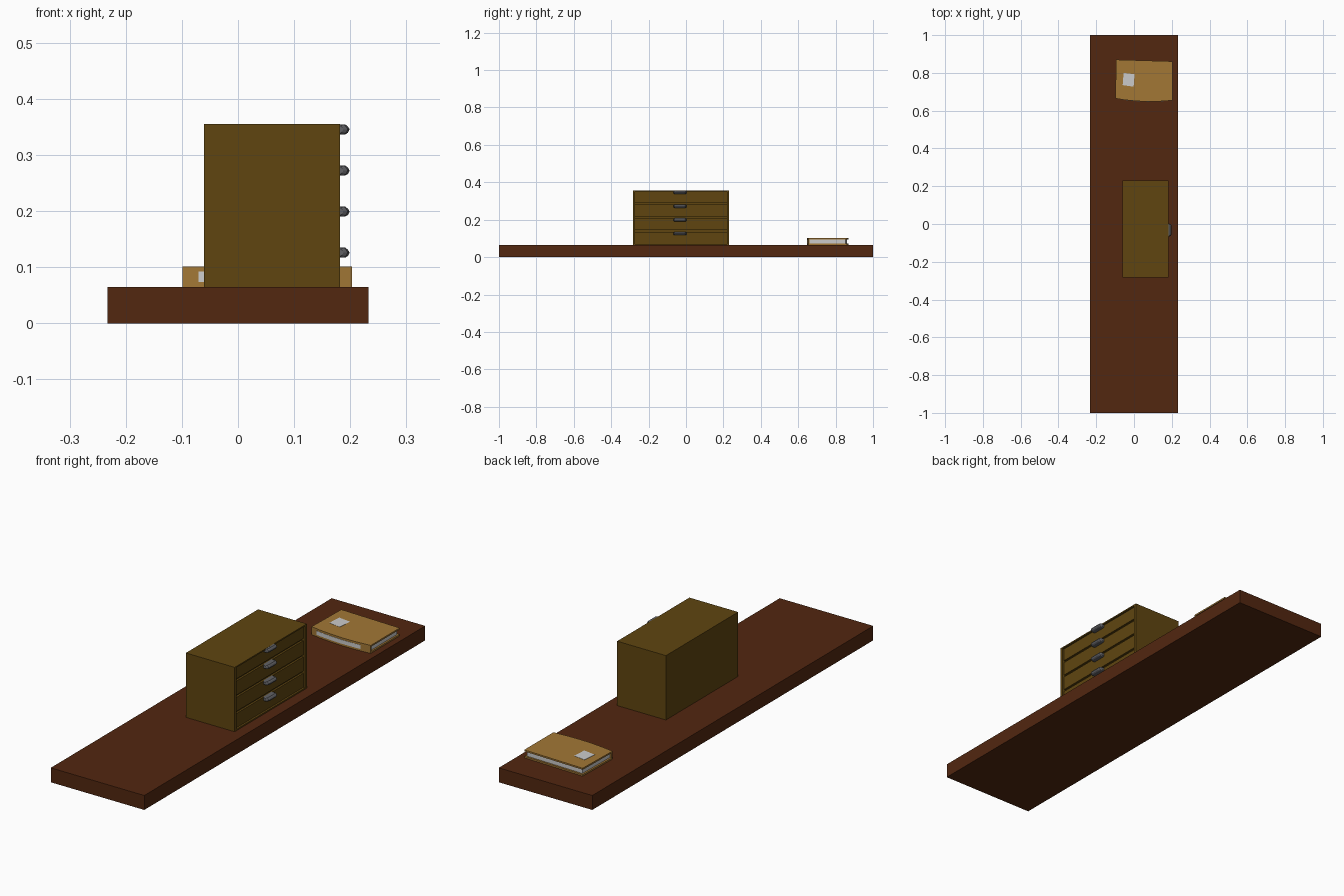
import bpy, bmesh
from mathutils import Vector

if "Cube" in bpy.data.objects:
    bpy.data.objects.remove(bpy.data.objects["Cube"])


def material(name, rgb):
    m = bpy.data.materials.new(name)
    m.diffuse_color = (*rgb, 1)
    m.use_nodes = True
    m.node_tree.nodes["Principled BSDF"].inputs["Base Color"].default_value = m.diffuse_color
    return m


DARK_WOOD = material("dark_wood", (0.085, 0.020, 0.005))
OAK = material("oak", (0.115, 0.060, 0.005))
METAL = material("dark_metal", (0.12, 0.12, 0.13))
COVER = material("tan_cover", (0.36, 0.185, 0.036))
PAPER = material("paper", (0.52, 0.52, 0.52))


def finish(name, bm, mat):
    bmesh.ops.recalc_face_normals(bm, faces=bm.faces)
    mesh = bpy.data.meshes.new(name)
    bm.to_mesh(mesh)
    bm.free()
    mesh.materials.append(mat)
    ob = bpy.data.objects.new(name, mesh)
    bpy.context.collection.objects.link(ob)
    return ob


def loft(name, rings, mat):
    bm = bmesh.new()
    rows = [[bm.verts.new(p) for p in ring] for ring in rings]
    n = len(rows[0])
    for a, b in zip(rows, rows[1:]):
        for i in range(n):
            j = (i + 1) % n
            bm.faces.new((a[i], a[j], b[j], b[i]))
    bm.faces.new(rows[0])
    bm.faces.new(rows[-1])
    return finish(name, bm, mat)


def slab(name, outline, z0, z1, mat):
    return loft(name, [[(x, y, z) for x, y in outline] for z in (z0, z1)], mat)


def box(name, x0, x1, y0, y1, z0, z1, mat):
    return slab(name, [(x0, y0), (x1, y0), (x1, y1), (x0, y1)], z0, z1, mat)


# Long shelf board
box("shelf_board", -0.233, 0.233, -1, 1, 0, 0.065, DARK_WOOD)

# Cabinet carcass, open towards +x
X0, X1, Y0, Y1, Z0, Z1, T = -0.061, 0.182, -0.284, 0.230, 0.065, 0.355, 0.012
box("cabinet_back", X0, X0 + T, Y0, Y1, Z0, Z1, OAK)
box("cabinet_side_near", X0 + T, X1, Y0, Y0 + T, Z0, Z1, OAK)
box("cabinet_side_far", X0 + T, X1, Y1 - T, Y1, Z0, Z1, OAK)
box("cabinet_top", X0 + T, X1, Y0 + T, Y1 - T, Z1 - 0.006, Z1, OAK)
box("cabinet_bottom", X0 + T, X1, Y0 + T, Y1 - T, Z0, Z0 + 0.006, OAK)

# Four drawers with faceted pull handles
PULL = [(0.170, 0.009), (0.191, 0.009), (0.196, 0.005), (0.199, 0.000),
        (0.196, -0.006), (0.191, -0.009), (0.170, -0.009)]
PITCH = 0.0732
for i in range(4):
    z = 0.126 + i * PITCH
    box(f"drawer_{i + 1}", X0 + T, X1 - 0.009, Y0 + T, Y1 - T,
        max(z - 0.055, Z0 + 0.006), min(z + 0.0085, Z1 - 0.006), OAK)
    # Shadow-gap rail behind each drawer joint
    if i < 3:
        box(f"drawer_rail_{i + 1}", X0 + T, X1 - 0.018, Y0 + T, Y1 - T,
            z + 0.0085, z + PITCH - 0.055, OAK)
    rings = []
    for y, s, h in ((-0.034, 0.35, 0.7), (-0.030, 0.8, 0.95), (-0.022, 1, 1),
                    (0.022, 1, 1), (0.030, 0.8, 0.95), (0.034, 0.35, 0.7)):
        rings.append([(0.170 + (x - 0.170) * (0.4 + 0.6 * s), y - 0.032, z + dz * h)
                      for x, dz in PULL])
    loft(f"drawer_handle_{i + 1}", rings, METAL)

# Book: bowed spine along -y, pages set in on the other sides
SPINE = [(-0.099, 0.665), (-0.050, 0.657), (0.010, 0.651), (0.070, 0.648),
         (0.130, 0.649), (0.203, 0.654)]
BACK = [(0.203, 0.861), (-0.094, 0.870)]
slab("book_lower_cover", SPINE + BACK, 0.065, 0.072, COVER)
slab("book_upper_cover", SPINE + BACK, 0.094, 0.101, COVER)
inner = [(x, y + 0.007) for x, y in SPINE]
slab("book_spine", SPINE + inner[::-1], 0.072, 0.094, COVER)
pages = [(-0.090, 0.671)] + inner[1:-1] + [(0.195, 0.661), (0.195, 0.853), (-0.086, 0.861)]
slab("book_pages", pages, 0.072, 0.094, PAPER)

# Paper labels on the spine and the upper cover
strip = [(-0.070, 0.6603)] + SPINE[1:5] + [(0.155, 0.6507)]
front = [(x, y - 0.001) for x, y in strip]
slab("spine_label", front + [(x, y + 0.002) for x, y in strip][::-1], 0.074, 0.092, PAPER)
slab("cover_label", [(-0.060, 0.735), (-0.002, 0.727), (0.003, 0.793), (-0.055, 0.800)],
     0.1005, 0.1018, PAPER)
